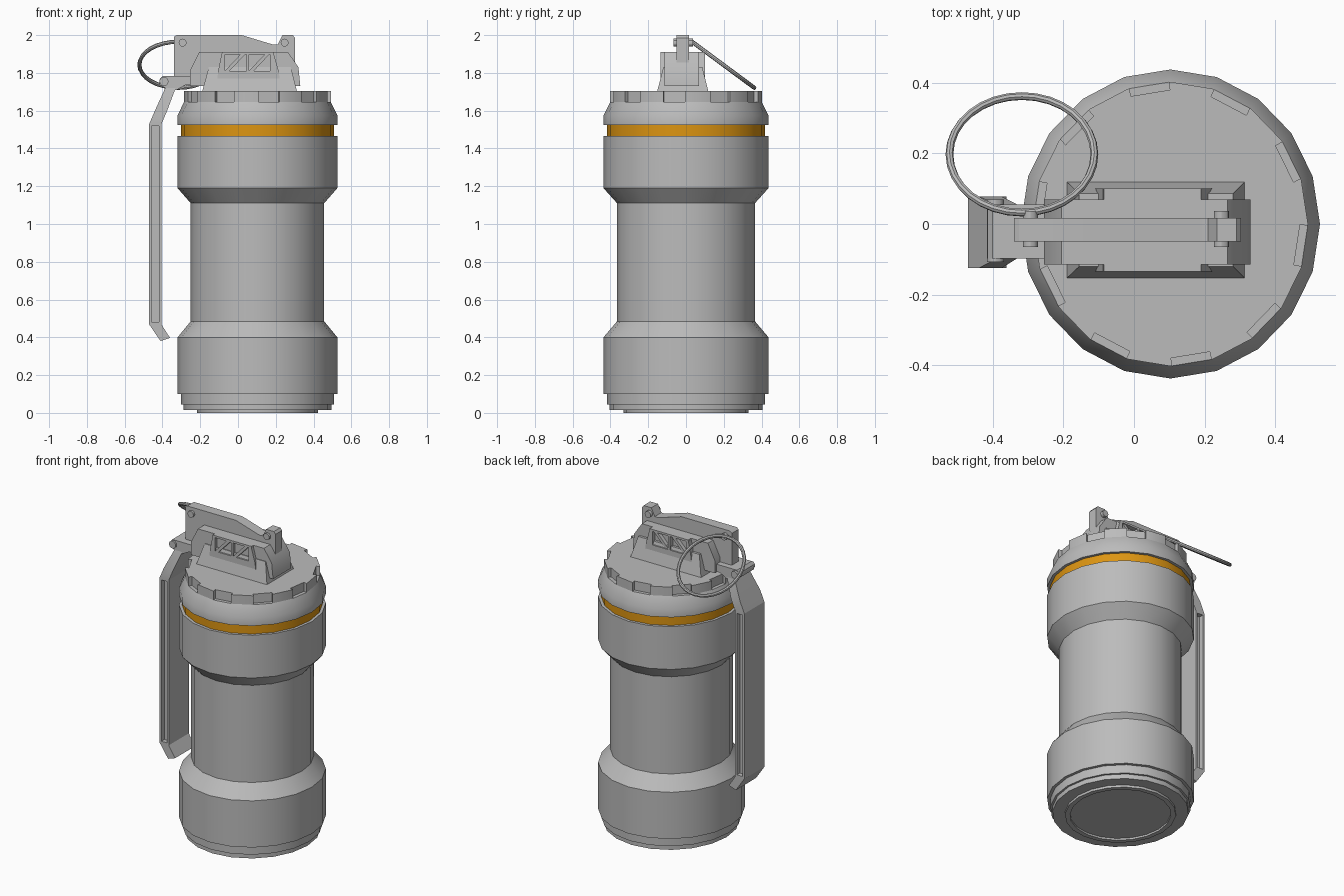
import bpy, bmesh, math
from mathutils import Matrix, Vector

old = bpy.data.objects.get("Cube")
if old:
    bpy.data.objects.remove(old, do_unlink=True)


def material(name, rgb):
    m = bpy.data.materials.new(name)
    m.use_nodes = True
    m.diffuse_color = (*rgb, 1)
    m.node_tree.nodes["Principled BSDF"].inputs["Base Color"].default_value = (*rgb, 1)
    return m


GREY = material("body grey", (0.5, 0.5, 0.5))
AMBER = material("band amber", (0.72, 0.3, 0.006))
AXIS_X, SQUASH, SIDES = 0.103, 0.968, 20
MID_Y = -0.02


def finish(name, bm, mat=GREY):
    bmesh.ops.recalc_face_normals(bm, faces=bm.faces)
    mesh = bpy.data.meshes.new(name)
    bm.to_mesh(mesh)
    bm.free()
    mesh.materials.append(mat)
    ob = bpy.data.objects.new(name, mesh)
    bpy.context.collection.objects.link(ob)
    bpy.ops.object.select_all(action='DESELECT')
    ob.select_set(True)
    bpy.context.view_layer.objects.active = ob
    bpy.ops.object.shade_smooth_by_angle(angle=math.radians(30))
    return ob


def loft(name, rings, mat=GREY):
    """Skin closed rings of points and cap both ends."""
    bm = bmesh.new()
    loops = [[bm.verts.new(p) for p in ring] for ring in rings]
    n = len(loops[0])
    for a, b in zip(loops, loops[1:]):
        for i in range(n):
            j = (i + 1) % n
            bm.faces.new((a[i], a[j], b[j], b[i]))
    bm.faces.new(loops[0])
    bm.faces.new(loops[-1])
    return finish(name, bm, mat)


def around(r, turn):
    return AXIS_X + SQUASH * r * math.cos(turn), r * math.sin(turn)


def lathe(name, profile, mat=GREY):
    step = math.tau / SIDES
    return loft(name, [[(*around(r, i * step), z) for i in range(SIDES)]
                       for r, z in profile], mat)


def prism(name, outline, y0, y1):
    return loft(name, [[(x, y, z) for x, z in outline] for y in (y0, y1)])


def rect(x0, x1, y0, y1, z):
    return [(x0, y0, z), (x1, y0, z), (x1, y1, z), (x0, y1, z)]


def pin(name, x, z, r, y0, y1):
    ring = [(x + r * math.cos(i * math.tau / 12), z + r * math.sin(i * math.tau / 12))
            for i in range(12)]
    return prism(name, ring, y0, y1)


# Canister
lathe("canister", [(0.30, 0.012), (0.30, 0), (0.33, 0), (0.33, 0.015), (0.405, 0.015),
                   (0.405, 0.045), (0.418, 0.045), (0.418, 0.1), (0.437, 0.1),
                   (0.437, 0.4), (0.365, 0.485), (0.365, 1.11), (0.437, 1.19),
                   (0.437, 1.465), (0.41, 1.465)])
lathe("colour_band", [(0.419, 1.46), (0.419, 1.53)], AMBER)
lathe("collar", [(0.41, 1.525), (0.437, 1.525), (0.437, 1.575), (0.402, 1.645), (0.37, 1.645)])

# Notched cap: every second side is cut back
step = math.tau / SIDES
edge = []
for k in range(0, SIDES, 2):
    p, q = (Vector(around(0.402, (k + e) * step)) for e in (1, 2))
    inward = (Vector((AXIS_X, 0)) - (p + q) / 2).normalized() * 0.022
    a, b = p.lerp(q, 0.04), p.lerp(q, 0.96)
    edge += [p, a, a + inward, b + inward, b, q]
loft("notched_cap", [[(v.x, v.y, z) for v in edge] for z in (1.643, 1.703)])

# Fuse housing
loft("housing_base", [rect(-0.19, 0.313, -0.153, 0.119, 1.70),
                      rect(-0.155, 0.28, -0.12, 0.086, 1.83)])
prism("housing_body", [(-0.255, 1.73), (-0.255, 1.81), (-0.205, 1.91), (0.265, 1.91),
                       (0.32, 1.83), (0.33, 1.73)], -0.115, 0.07)

# Window frames on both sides of the housing
for side, y0, y1 in (("front", -0.135, -0.11), ("back", 0.065, 0.1)):
    prism(side + "_sill", [(-0.116, 1.71), (-0.105, 1.81), (0.215, 1.81), (0.23, 1.71)], y0, y1)
    prism(side + "_lintel", [(-0.087, 1.897), (-0.085, 1.91), (0.19, 1.91), (0.192, 1.897)], y0, y1)
    for tag, low, high in (("left", (0.17, 0.215), (0.17, 0.19)),
                           ("middle", (0.045, 0.058), (0.045, 0.058)),
                           ("right", (-0.105, -0.07), (-0.087, -0.07))):
        prism(f"{side}_{tag}_post", [(low[0], 1.81), (low[1], 1.81),
                                     (high[1], 1.9), (high[0], 1.9)], y0, y1)
    for i, x in enumerate((-0.07, 0.058)):
        prism(f"{side}_brace_{i + 1}", [(x, 1.81), (x + 0.025, 1.81), (x + 0.11, 1.9),
                                        (x + 0.085, 1.9)], y0, y1 - 0.006)

# Spine plate and its two cross pins
prism("spine_plate", [(-0.34, 1.785), (-0.34, 1.99), (-0.325, 2.0), (0.02, 2.0), (0.185, 1.95),
                      (0.21, 1.95), (0.235, 2.0), (0.29, 2.0), (0.302, 1.985), (0.302, 1.85),
                      (0.2, 1.85), (-0.2, 1.75), (-0.28, 1.75)], -0.05, 0.017)
for name, x in (("pull_pin", -0.293), ("rear_pin", 0.247)):
    pin(name, x, 1.96, 0.021, -0.065, 0.037)

# Pull ring
bm = bmesh.new()
place = Matrix.Translation((-0.317, 0.197, 1.843)) @ Matrix.Rotation(math.radians(-36.5), 4, 'X')
MAJOR, MINOR, N, M = 0.205, 0.011, 32, 8
grid = []
for i in range(N):
    t = i * math.tau / N
    grid.append([])
    for j in range(M):
        s = j * math.tau / M
        r = MAJOR + MINOR * math.cos(s)
        grid[i].append(bm.verts.new(place @ Vector((r * math.cos(t), r * math.sin(t),
                                                    MINOR * math.sin(s)))))
for i in range(N):
    for j in range(M):
        a, b, k = grid[i], grid[(i + 1) % N], (j + 1) % M
        bm.faces.new((a[j], b[j], b[k], a[k]))
finish("pull_ring", bm)

# Safety lever: head, tapering neck, grooved grip and bent tip
prism("lever_head", [(-0.415, 1.735), (-0.415, 1.765), (-0.4, 1.783), (-0.19, 1.783),
                     (-0.19, 1.735), (-0.28, 1.735), (-0.325, 1.71), (-0.365, 1.71)],
      -0.097, 0.055)
pin("lever_roll", -0.392, 1.755, 0.024, -0.108, 0.07)
WIDE, NARROW = (-0.125, 0.078), (-0.097, 0.055)
loft("lever_neck", [rect(-0.47, -0.405, *WIDE, 1.53), rect(-0.44, -0.375, *WIDE, 1.6),
                    rect(-0.385, -0.33, *NARROW, 1.72)])
bm = bmesh.new()
lower, upper = ([bm.verts.new(p) for p in rect(-0.47, -0.405, *WIDE, z)] for z in (0.468, 1.53))
for i in range(4):
    j = (i + 1) % 4
    bm.faces.new((lower[i], lower[j], upper[j], upper[i]))
bm.normal_update()
flanks = [f for f in bm.faces if abs(f.normal.y) > 0.9]
bmesh.ops.inset_individual(bm, faces=flanks, thickness=0.017)
bmesh.ops.inset_individual(bm, faces=flanks, thickness=0, depth=-0.03)
finish("lever_grip", bm)
prism("lever_tip", [(-0.47, 0.468), (-0.405, 0.468), (-0.36, 0.397), (-0.41, 0.38)], *WIDE)
